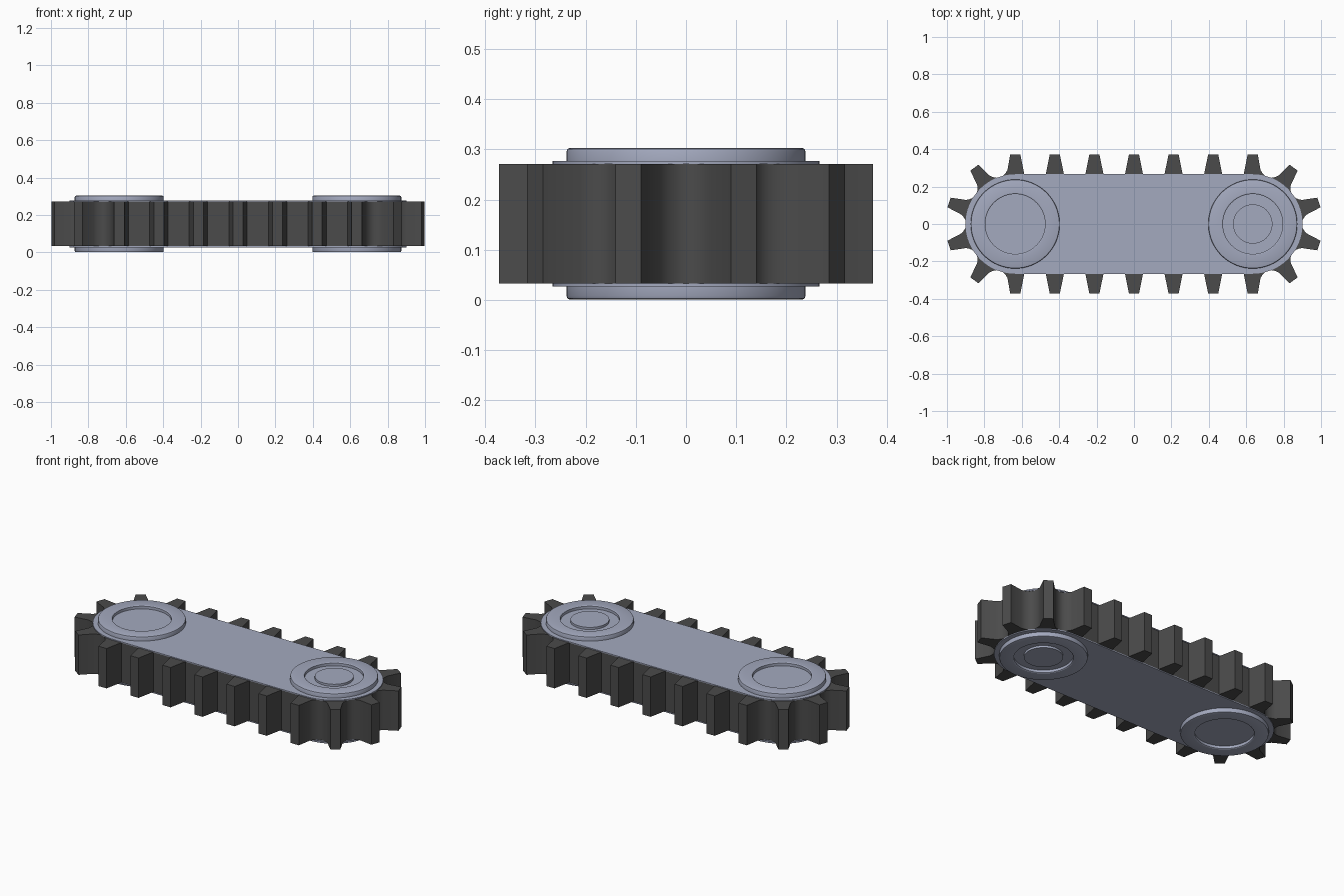
import bpy, bmesh, math
from mathutils import Vector

cube = bpy.data.objects.get("Cube")
if cube:
    bpy.data.objects.remove(cube, do_unlink=True)


def material(name, rgb):
    m = bpy.data.materials.new(name)
    m.use_nodes = True
    m.diffuse_color = (*rgb, 1)
    m.node_tree.nodes["Principled BSDF"].inputs["Base Color"].default_value = (*rgb, 1)
    return m


RUBBER = material("dark rubber", (0.07, 0.07, 0.07))
FRAME = material("blue grey plastic", (0.37, 0.40, 0.52))

AXLE = 0.635      # distance of each wheel centre from the middle
MID = 0.152       # height of the mirror plane between the two sides
STEP = math.radians(36)


def finish(bm, name, mat):
    bmesh.ops.remove_doubles(bm, verts=bm.verts, dist=1e-5)
    bmesh.ops.recalc_face_normals(bm, faces=bm.faces)
    mesh = bpy.data.meshes.new(name)
    bm.to_mesh(mesh)
    bm.free()
    mesh.materials.append(mat)
    ob = bpy.data.objects.new(name, mesh)
    bpy.context.collection.objects.link(ob)
    bpy.ops.object.select_all(action="DESELECT")
    ob.select_set(True)
    bpy.context.view_layer.objects.active = ob
    bpy.ops.object.shade_smooth_by_angle(angle=math.radians(30))
    return ob


def slab(name, outline, z0, z1, mat):
    bm = bmesh.new()
    face = bm.faces.new([bm.verts.new((p.x, p.y, z0)) for p in outline])
    new = bmesh.ops.extrude_face_region(bm, geom=[face])["geom"]
    bmesh.ops.translate(bm, vec=(0, 0, z1 - z0),
                        verts=[g for g in new if isinstance(g, bmesh.types.BMVert)])
    return finish(bm, name, mat)


def lathe(name, profile, x, mirrored, mat, segments=64):
    bm = bmesh.new()
    place = lambda r, z: (x + r, 0, 2 * MID - z if mirrored else z)
    verts = [bm.verts.new(place(r, z)) for r, z in profile]
    edges = [bm.edges.new(pair) for pair in zip(verts, verts[1:])]
    bmesh.ops.spin(bm, geom=verts + edges, cent=(x, 0, 0), axis=(0, 0, 1),
                   angle=math.tau, steps=segments, use_merge=True)
    return finish(bm, name, mat)


# Tread teeth in order around the loop: (centre x, direction angle, on curved end)
teeth = [(AXLE, -math.pi / 2 + i * STEP, True) for i in range(5)]
teeth += [(AXLE - i * AXLE / 3, math.pi / 2, False) for i in range(6)]
teeth += [(-AXLE, math.pi / 2 + i * STEP, True) for i in range(5)]
teeth += [(-AXLE + i * AXLE / 3, -math.pi / 2, False) for i in range(6)]


def on_tooth(tooth, side, out):
    x, a, _ = tooth
    normal = Vector((math.cos(a), math.sin(a)))
    along = Vector((-math.sin(a), math.cos(a)))
    return Vector((x, 0)) + normal * out + along * side


# Tread: straight valleys on the sides, rounded valleys round the ends
outline = []
for i, tooth in enumerate(teeth):
    following = teeth[(i + 1) % len(teeth)]
    outline += [on_tooth(tooth, -0.027, 0.372), on_tooth(tooth, 0.027, 0.372)]
    if tooth[2]:
        a, b = on_tooth(tooth, 0.041, 0.29), on_tooth(following, -0.041, 0.29)
        c = on_tooth((tooth[0], tooth[1] + STEP / 2, True), 0, 0.2355)
        for k in range(9):
            t = k / 8
            outline.append(a * (1 - t) ** 2 + c * 2 * t * (1 - t) + b * t * t)
    else:
        outline += [on_tooth(tooth, 0.049, 0.263), on_tooth(following, -0.049, 0.263)]
slab("tread", outline, 0.033, 0.271, RUBBER)

# Side plates with round ends
stadium = []
for x, start in ((AXLE, -math.pi / 2), (-AXLE, math.pi / 2)):
    for k in range(33):
        a = start + math.pi * k / 32
        stadium.append(Vector((x + 0.266 * math.cos(a), 0.266 * math.sin(a))))
slab("upper_plate", stadium, 0.271, 0.277, FRAME)
slab("lower_plate", stadium, 0.027, 0.033, FRAME)

# Wheel hubs with a recessed centre; the left wheel has a raised cap
hub = [(0, 0.274), (0.238, 0.274), (0.238, 0.296), (0.236, 0.301), (0.231, 0.303),
       (0.165, 0.303), (0.160, 0.300), (0.160, 0.284), (0, 0.284)]
cap = [(0, 0.282), (0.105, 0.282), (0.105, 0.297), (0, 0.297)]
for level, mirrored in (("upper", False), ("lower", True)):
    lathe(f"{level}_left_hub", hub, AXLE, mirrored, FRAME)
    lathe(f"{level}_right_hub", hub, -AXLE, mirrored, FRAME)
    lathe(f"{level}_left_cap", cap, AXLE, mirrored, FRAME)
